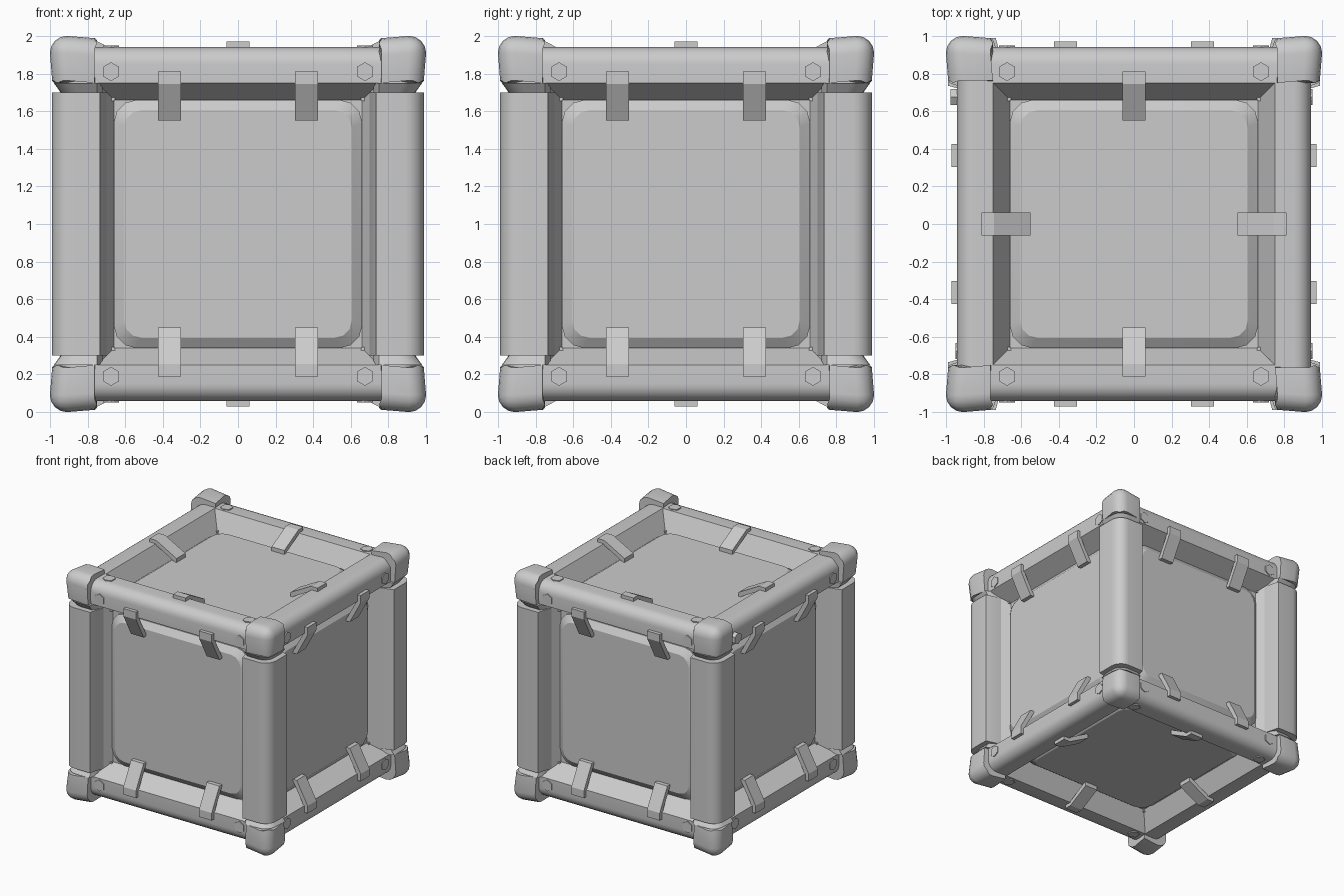
import bpy, bmesh
from math import radians, sin, cos, pi
from mathutils import Matrix, Vector

if "Cube" in bpy.data.objects:
    bpy.data.objects.remove(bpy.data.objects["Cube"])

CENTER = Matrix.Translation((0, 0, 1))

def rot(deg, axis):
    return Matrix.Rotation(radians(deg), 4, axis)

def finish(name, bm, M):
    bm.transform(CENTER @ M)
    bmesh.ops.recalc_face_normals(bm, faces=bm.faces)
    me = bpy.data.meshes.new(name)
    bm.to_mesh(me)
    bm.free()
    ob = bpy.data.objects.new(name, me)
    bpy.context.collection.objects.link(ob)
    return ob

def loft(name, sections, M):
    """Skin matching closed sections and cap both ends."""
    bm = bmesh.new()
    rings = [[bm.verts.new(p) for p in s] for s in sections]
    n = len(rings[0])
    for a, b in zip(rings, rings[1:]):
        for i in range(n):
            bm.faces.new((a[i], a[(i + 1) % n], b[(i + 1) % n], b[i]))
    bm.faces.new(rings[0])
    bm.faces.new(rings[-1])
    return finish(name, bm, M)

def at_z(pts, z):
    return [(x, y, z) for x, y in pts]

def arc(c, r, a0, a1, steps):
    return [(c[0] + r * cos(radians(a0 + (a1 - a0) * i / steps)),
             c[1] + r * sin(radians(a0 + (a1 - a0) * i / steps))) for i in range(steps + 1)]

def rounded_square(h, r, d, steps=3):
    pts = []
    for k, (sx, sy) in enumerate(((1, 1), (-1, 1), (-1, -1), (1, -1))):
        pts += arc((sx * (h - r), sy * (h - r)), r, 90 * k, 90 * k + 90, steps)
    return at_z(pts, d)

def edge_profile(inner, outer, r, foot, steps=6):
    """Section of a box edge with a rounded outside and sloped flanks."""
    return ([(outer, inner)] + arc((outer - r, outer - r), r, 0, 90, steps)
            + [(inner, outer), foot, (foot[0], foot[0]), (foot[1], foot[0])])

# inner body
bm = bmesh.new()
bmesh.ops.create_cube(bm, size=1.56)
finish("inner_body", bm, Matrix())

# twelve frame beams
beam = edge_profile(0.75, 0.94, 0.09, (0.655, 0.77))
for k in range(4):
    for axis, M in (("z", rot(90 * k, 'Z')),
                    ("x", rot(90 * k, 'X') @ rot(90, 'Y')),
                    ("y", rot(90 * k, 'Y') @ rot(90, 'X'))):
        loft(f"beam_{axis}_{k}", [at_z(beam, -0.8), at_z(beam, 0.8)], M)

# corner post covers and the tapered collars at their ends
cover = edge_profile(0.735, 0.988, 0.10, (0.70, 0.86))
wide = edge_profile(0.75, 0.98, 0.10, (0.72, 0.90))
narrow = edge_profile(0.75, 0.942, 0.09, (0.72, 0.90))
for k in range(4):
    M = rot(90 * k, 'Z')
    loft(f"post_cover_{k}", [at_z(cover, -0.7), at_z(cover, 0.7)], M)
    for s in (-1, 1):
        loft(f"collar_{k}_{s}", [at_z(narrow, s * 0.70), at_z(wide, s * 0.75)], M)

# corner caps: large rounding outside, small chamfers toward the beams
lo, hi = 0.75, 1.0
for k in range(4):
    for flip in (0, 1):
        bm = bmesh.new()
        bmesh.ops.create_cube(bm, size=hi - lo)
        mid = (lo + hi) / 2
        bmesh.ops.translate(bm, verts=bm.verts, vec=(mid, mid, mid))
        outer = [e for e in bm.edges if sum(all(v.co[i] > mid for v in e.verts) for i in range(3)) == 2]
        bmesh.ops.bevel(bm, geom=outer, offset=0.09, segments=4, profile=0.5, affect='EDGES')
        for v in bm.verts:
            # taper the open rims slightly
            for i in range(3):
                if abs(v.co[i] - lo) < 1e-4:
                    for j in range(3):
                        if j != i and v.co[j] > 0.9:
                            v.co[j] -= 0.012
                            if v.co[j] > 0.98:
                                v.co[i] += 0.012
        M = rot(90 * k, 'Z') @ (rot(180, 'X') if flip else Matrix())
        finish(f"corner_cap_{k}_{flip}", bm, M)

# panels, clips and bolts on all six faces (local z points outward)
faces = [(f"side{k}", rot(90 * k, 'Z') @ rot(90, 'X'), (0, 180), (-0.365, 0.365)) for k in range(4)]
faces += [("top", Matrix(), (0, 90, 180, 270), (0,)),
          ("bottom", rot(180, 'X'), (0, 90, 180, 270), (0,))]
clip = [(0.81, 0.93), (0.81, 0.97), (0.745, 0.97), (0.55, 0.865), (0.55, 0.82), (0.73, 0.92)]
for name, F, turns, offsets in faces:
    loft(f"panel_{name}", [rounded_square(0.66, 0.12, 0.76), rounded_square(0.66, 0.12, 0.79),
                           rounded_square(0.605, 0.09, 0.83)], F)
    for t in turns:
        for u in offsets:
            loft(f"clip_{name}_{t}_{u}",
                 [[(u + s * 0.061, w, d) for w, d in clip] for s in (-1, 1)], F @ rot(t, 'Z'))
    for u in (-0.675, 0.675):
        for v in (-0.81, 0.81):
            # one bolt stands proud of the frame
            top = 0.975 if (name == "side3" and u < 0 < v) else 0.948
            hexagon = arc((u, v), 0.05, 30, 330, 5)
            loft(f"bolt_{name}_{u}_{v}", [at_z(hexagon, 0.92), at_z(hexagon, top)], F)

# smooth the rounded parts, keep hard edges
for ob in bpy.context.collection.objects:
    ob.select_set(True)
    bpy.context.view_layer.objects.active = ob
bpy.ops.object.shade_smooth_by_angle(angle=radians(28))
